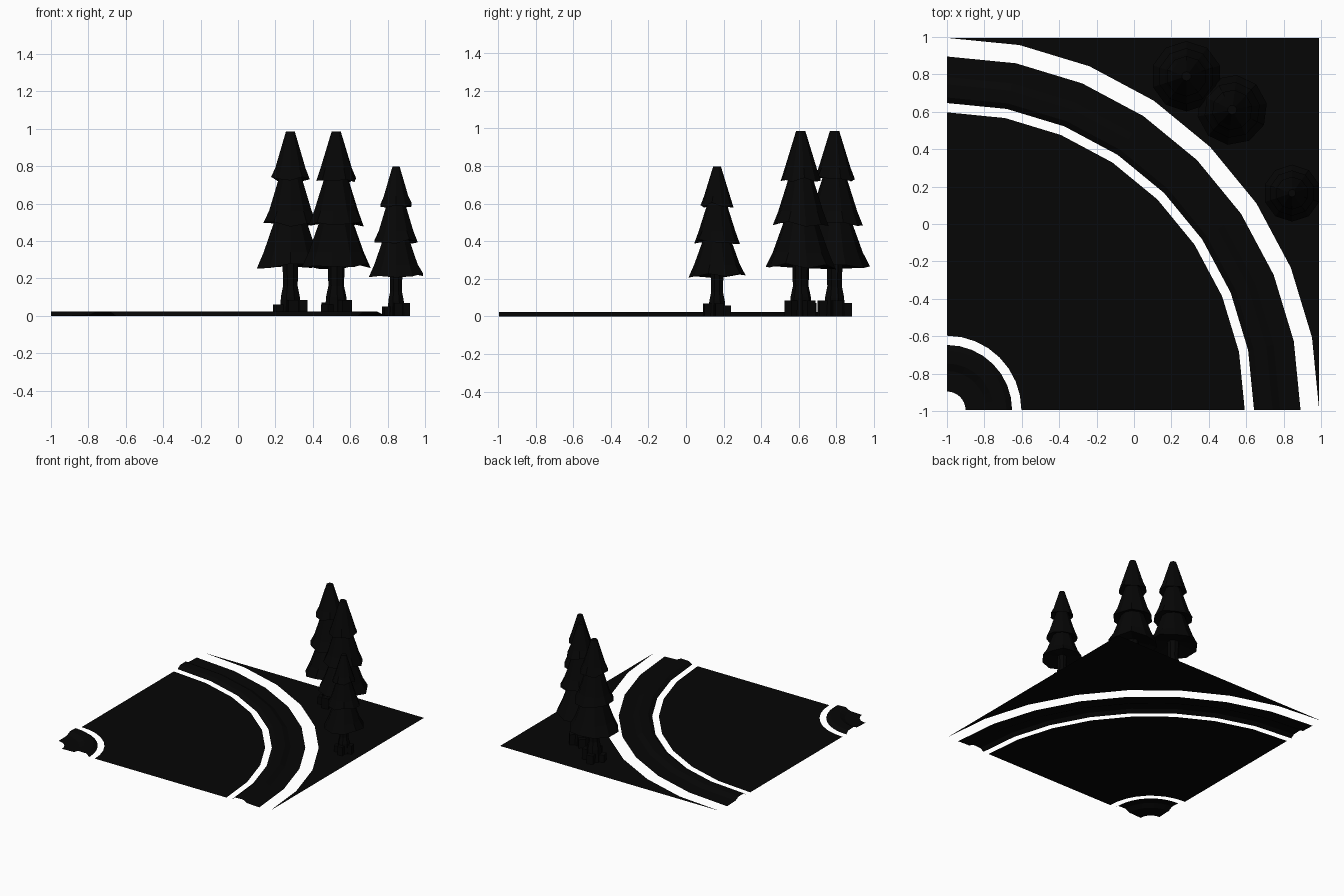
import bpy, bmesh, math, random
from mathutils import Matrix

if "Cube" in bpy.data.objects:
    bpy.data.objects.remove(bpy.data.objects["Cube"])

random.seed(4)
CX, CY, SIZE = -1.0, -0.995, 1.99      # turning corner and tile size
K = SIZE / 2
SEG = 8

BLACK = bpy.data.materials.new("black")
BLACK.diffuse_color = (0.0018, 0.0018, 0.0018, 1)
BLACK.use_nodes = True
BLACK.node_tree.nodes["Principled BSDF"].inputs["Base Color"].default_value = BLACK.diffuse_color


def finish(bm, name):
    me = bpy.data.meshes.new(name)
    bm.to_mesh(me)
    bm.free()
    me.materials.append(BLACK)
    ob = bpy.data.objects.new(name, me)
    bpy.context.collection.objects.link(ob)
    return ob


def arc_point(bm, r, i, z):
    a = math.pi / 2 * i / SEG
    return bm.verts.new((CX + K * r * math.cos(a), CY + K * r * math.sin(a), z))


def arc_strip(name, profile):
    """Sweep a (radius, height) profile through the quarter turn."""
    bm = bmesh.new()
    rows = [[arc_point(bm, r, i, z) for r, z in profile] for i in range(SEG + 1)]
    for a, b in zip(rows, rows[1:]):
        for j in range(len(profile) - 1):
            bm.faces.new((a[j], a[j + 1], b[j + 1], b[j]))
    return finish(bm, name)


# Road surface and kerbs, with open gaps between them
KERB = [(0, 0), (0.03, 0.022), (0.10, 0.024), (0.14, 0.004), (0.25, 0)]
arc_strip("inner_kerb", [(0.35 - d, z) for d, z in reversed(KERB)])
arc_strip("road", [(0.4, 0), (1.6, 0)])
arc_strip("outer_kerb", [(1.65 + d, z) for d, z in KERB])

# Ground filling the outer corner
bm = bmesh.new()
corner = bm.verts.new((CX + SIZE, CY + SIZE, 0))
edge = [arc_point(bm, 2.0, i, 0) for i in range(SEG + 1)]
for a, b in zip(edge, edge[1:]):
    bm.faces.new((a, corner, b))
finish(bm, "corner_ground")


def lathe(bm, profile, sides, ragged=0.0):
    """Closed ring stack; the second ring can have a ragged hem."""
    rings = []
    for k, (r, z) in enumerate(profile):
        ring = []
        for i in range(sides):
            a = 2 * math.pi * (i + 0.5) / sides
            dz = random.uniform(-ragged, ragged) if k == 1 else 0
            ring.append(bm.verts.new((r * math.cos(a), r * math.sin(a), z + dz)))
        rings.append(ring)
    for lo, hi in zip(rings, rings[1:]):
        for i in range(sides):
            j = (i + 1) % sides
            bm.faces.new((lo[i], lo[j], hi[j], hi[i]))
    bm.faces.new(rings[0][::-1])
    bm.faces.new(rings[-1])


def tree(name, x, y, s, turn):
    place = Matrix.Translation((x, y, 0)) @ Matrix.Rotation(turn, 4, 'Z') @ Matrix.Scale(s, 4)
    # Trunk with spreading roots
    bm = bmesh.new()
    lathe(bm, [(0.06, 0), (0.055, 0.1), (0.042, 0.16), (0.046, 0.3)], 8)
    for a, h in ((0.2, 0.085), (1.8, 0.07), (3.4, 0.06), (4.9, 0.085)):
        m = (Matrix.Rotation(a, 4, 'Z') @ Matrix.Translation((0.06, 0, h / 2))
             @ Matrix.Diagonal((0.055, 0.055, h, 1)))
        bmesh.ops.create_cube(bm, size=1, matrix=m)
    finish(bm, name + "_trunk").matrix_world = place
    # Three tiers of foliage
    bm = bmesh.new()
    for prof in ([(0.05, 0.29), (0.188, 0.265), (0.15, 0.34), (0.085, 0.52)],
                 [(0.08, 0.51), (0.15, 0.49), (0.12, 0.56), (0.06, 0.75)],
                 [(0.06, 0.75), (0.108, 0.73), (0.085, 0.79), (0.025, 0.985)]):
        lathe(bm, prof, 10, 0.016)
    finish(bm, name + "_foliage").matrix_world = place


tree("left_tree", 0.28, 0.79, 1.0, 0.0)
tree("middle_tree", 0.525, 0.61, 1.0, 0.5)
tree("small_tree", 0.845, 0.165, 0.81, 0.0)
